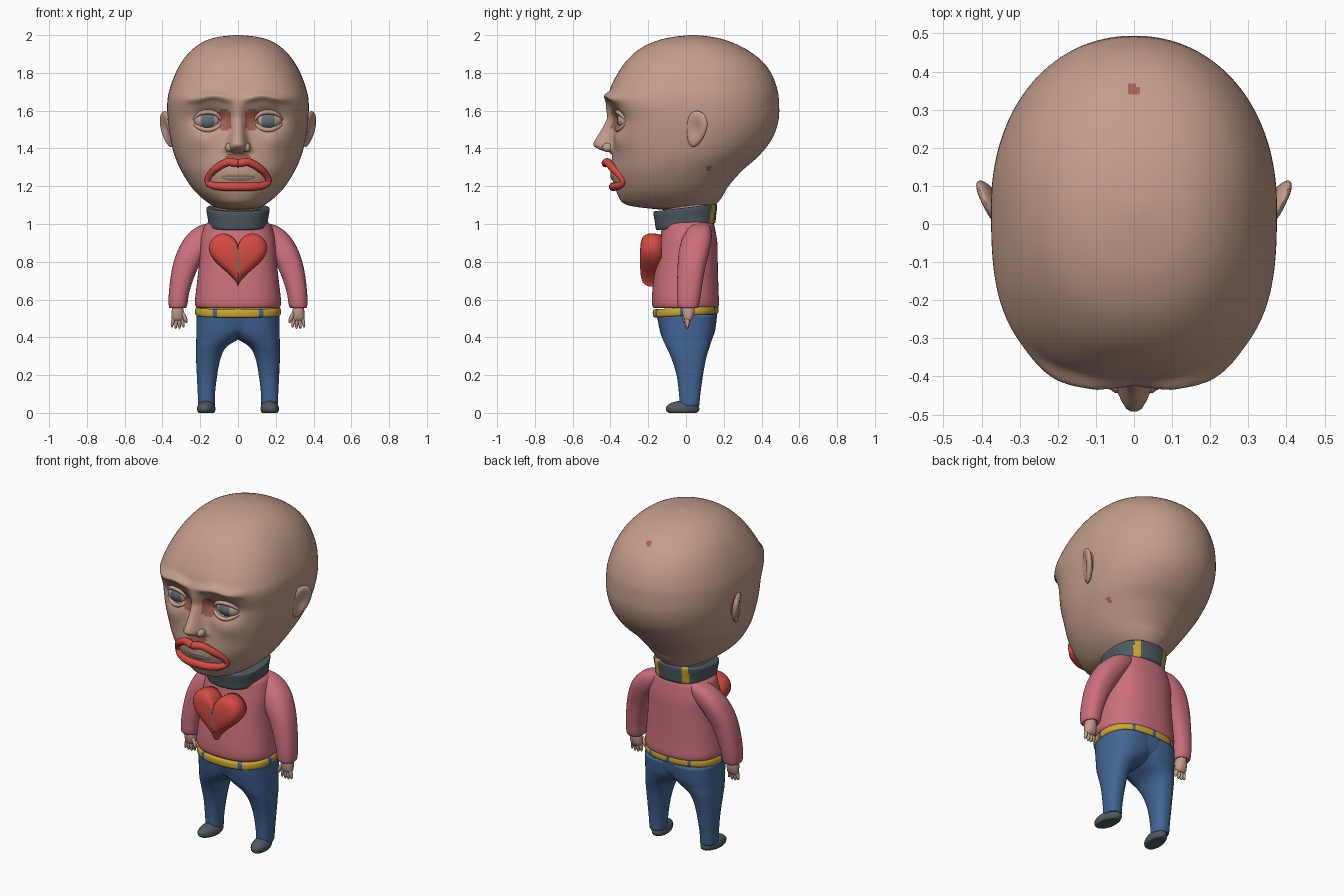
import bpy, bmesh, math
from mathutils import Vector, Matrix, Euler

if "Cube" in bpy.data.objects:
    bpy.data.objects.remove(bpy.data.objects["Cube"])

def mat(name, r, g, b):
    m = bpy.data.materials.new(name)
    m.diffuse_color = (r, g, b, 1)
    m.use_nodes = True
    m.node_tree.nodes["Principled BSDF"].inputs["Base Color"].default_value = m.diffuse_color
    return m

SKIN = mat("skin", .55, .34, .26)
BLOTCH = mat("blotch", .36, .12, .085)
RED = mat("red", .66, .07, .055)
PINK = mat("pink", .60, .16, .20)
BLUE = mat("denim blue", .055, .13, .30)
YELLOW = mat("yellow", .60, .38, .03)
GREY = mat("slate grey", .075, .105, .12)
IRIS = mat("iris blue grey", .11, .16, .20)
TEETH = mat("teeth tan", .42, .27, .20)
CRACK = mat("crack olive", .20, .17, .11)

def finish(name, bm, mats, rule=None):
    bmesh.ops.recalc_face_normals(bm, faces=bm.faces)
    for f in bm.faces:
        f.smooth = True
        if rule:
            f.material_index = int(rule(f.calc_center_median()))
    me = bpy.data.meshes.new(name)
    bm.to_mesh(me)
    bm.free()
    for m in mats:
        me.materials.append(m)
    ob = bpy.data.objects.new(name, me)
    bpy.context.collection.objects.link(ob)
    return ob

def spline(pts, sub, cyclic=False):
    """Catmull-Rom through tuples of any length."""
    n, out = len(pts), []
    get = lambda i: pts[i % n] if cyclic else pts[max(0, min(n - 1, i))]
    for i in range(n if cyclic else n - 1):
        p = [get(i + k) for k in (-1, 0, 1, 2)]
        for j in range(sub):
            t = j / sub
            out.append(tuple(.5 * (2 * b + (c - a) * t + (2 * a - 5 * b + 4 * c - d) * t * t
                                   + (3 * b - a - 3 * c + d) * t ** 3) for a, b, c, d in zip(*p)))
    return out if cyclic else out + [pts[-1]]

def skin_rings(bm, rings):
    vs = [[bm.verts.new(p) for p in r] for r in rings]
    n = len(vs[0])
    for a, b in zip(vs, vs[1:]):
        for i in range(n):
            bm.faces.new((a[i], a[(i + 1) % n], b[(i + 1) % n], b[i]))
    bm.faces.new(vs[0][::-1])
    bm.faces.new(vs[-1])

def loft(name, secs, mats, n=48, sub=4, side=1, tilt=0, warp=None, rule=None):
    """Horizontal sections (z, x0, x1, y0, y1, front exponent, back exponent)."""
    rings = []
    for z, x0, x1, y0, y1, ef, eb in spline([s if len(s) == 7 else s + (2.4, 2.4) for s in secs], sub):
        cx, cy, a, b, ring = (x0 + x1) / 2, (y0 + y1) / 2, (x1 - x0) / 2, (y1 - y0) / 2, []
        for i in range(n):
            t = 2 * math.pi * (i + .5) / n
            c, s = math.cos(t), math.sin(t)
            e = ef if s < 0 else eb
            r = ((abs(c) / a) ** e + (abs(s) / b) ** e) ** (-1 / e)
            p = Vector((side * (cx + r * c), cy + r * s, z + tilt * (cy + r * s)))
            ring.append(warp(p) if warp else p)
        rings.append(ring)
    bm = bmesh.new()
    skin_rings(bm, rings)
    return finish(name, bm, mats, rule)

def blob(name, centre, radii, mats, rot=(0, 0, 0), warp=None, rule=None, seg=32):
    bm = bmesh.new()
    bmesh.ops.create_uvsphere(bm, u_segments=seg, v_segments=seg // 2, radius=1)
    m = Matrix.Translation(centre) @ Euler(rot).to_matrix().to_4x4()
    for v in bm.verts:
        u = warp(v.co.copy()) if warp else v.co
        v.co = m @ Vector([u[k] * radii[k] for k in range(3)])
    return finish(name, bm, mats, rule)

def tube(name, pts, mats, sub=6, n=12, cyclic=False):
    """Round tube through (x, y, z, radius) points."""
    path, bm, rings = spline(pts, sub, cyclic), bmesh.new(), []
    if cyclic:
        path.append(path[0])
    for i, p in enumerate(path):
        nx = path[1] if cyclic and i == len(path) - 1 else path[min(i + 1, len(path) - 1)]
        pv = path[-2] if cyclic and i == 0 else path[max(i - 1, 0)]
        d = (Vector(nx[:3]) - Vector(pv[:3])).normalized()
        u = d.cross(Vector((0, 1, 0))).normalized()
        w = d.cross(u)
        rings.append([Vector(p[:3]) + p[3] * (u * math.cos(k * 2 * math.pi / n) + w * math.sin(k * 2 * math.pi / n))
                      for k in range(n)])
    skin_rings(bm, rings)
    return finish(name, bm, mats)

# head with sculpted brow, sockets, nose and muzzle
NOSE = [(1.36, 0, .06), (1.378, .01, .06), (1.392, .07, .058), (1.415, .108, .05), (1.44, .10, .045),
        (1.50, .062, .034), (1.56, .03, .032), (1.61, .022, .035), (1.66, .01, .05), (1.70, 0, .05)]
def bump(v, s):
    return math.exp(-(v / s) ** 2)
def face(p):
    if p.y > -.1:
        return p
    x, z, d = abs(p.x), p.z, 0
    for (z0, h0, w0), (z1, h1, w1) in zip(NOSE, NOSE[1:]):
        if z0 <= z < z1:
            t = (z - z0) / (z1 - z0)
            d += (h0 + (h1 - h0) * t) * math.exp(-(x / (w0 + (w1 - w0) * t)) ** 3)
    d += .03 * bump(z - 1.66 - .02 * bump(x - .13, .07), .022) * math.exp(-((x - .15) / .12) ** 4)
    d -= .05 * bump(x - .15, .09) * bump(z - 1.56, .055)
    d += .02 * bump(x, .15) * bump(z - 1.26, .09)
    d += .012 * bump(x - .19, .06) * bump(z - 1.44, .05)
    return Vector((p.x, p.y - d, z))
def blotch(c):
    x, ell = abs(c.x), lambda a, b, r, s: (a / r) ** 2 + (b / s) ** 2 < 1
    return (c.y < -.2 and (ell(x - .075, c.z - 1.55, .043, .06) or ell(x, c.z - 1.355, .065, .022))
            or x > .3 and ell(c.y - .07, c.z - 1.52, .035, .06)
            or c.z > 1.8 and ell(c.x + .005, c.y - .35, .016, .016)
            or c.x > .2 and ell(c.y - .12, c.z - 1.295, .013, .015)
            or c.z < 1.088 and c.y > -.2)
HEAD = [(1.075, -.12, .10, .08, 2), (1.09, -.26, .13, .12, 2), (1.11, -.33, .165, .155, 2.1),
        (1.15, -.355, .195, .205, 2.2), (1.20, -.365, .225, .25, 2.3), (1.28, -.38, .295, .30, 2.4),
        (1.36, -.385, .385, .335, 2.5), (1.45, -.385, .455, .358, 2.7), (1.55, -.39, .49, .372, 2.8),
        (1.65, -.41, .492, .374, 2.9), (1.72, -.40, .482, .36, 2.7), (1.80, -.36, .45, .33, 2.5),
        (1.87, -.31, .395, .29, 2.3), (1.93, -.24, .31, .235, 2.2), (1.97, -.155, .22, .172, 2.1),
        (1.99, -.07, .14, .105, 2), (2.0, .02, .06, .02, 2)]
loft("head", [(z, -w, w, a, b, e, 2.1) for z, a, b, w, e in HEAD], [SKIN, BLOTCH], 192, 9, warp=face, rule=blotch)

for s, lab in ((-1, "left"), (1, "right")):
    # eyes with coloured irises, lids
    cx = s * .16
    blob(lab + "_eyeball", (cx, -.315, 1.548), (.075, .05, .05), [SKIN, IRIS], seg=64,
         rule=lambda c: c.y < -.33 and abs(c.x - cx) < .033 and abs(c.z - 1.545) < .042)
    for nm, h in (("upper", .045), ("lower", -.05)):
        tube(f"{lab}_{nm}_eyelid", [(s * .08, -.345, 1.54, .006), (s * .115, -.362, 1.548 + h * .75, .011),
             (cx, -.362, 1.548 + h, .012), (s * .205, -.345, 1.548 + h * .75, .011), (s * .245, -.305, 1.54, .006)], [SKIN])
    # nostril wings
    blob(lab + "_nostril", (s * .043, -.412, 1.405), (.025, .032, .025), [SKIN], seg=20)
    # cupped ear, flaring outwards at the back
    def cup(u):
        dent = .9 * bump(math.hypot(u.y, u.z), .6) if u.x * s > 0 else 0
        return Vector((u.x - s * dent, u.y * (1 + .25 * u.z), u.z))
    blob(lab + "_ear", (s * .375, .052, 1.502), (.026, .06, .098), [SKIN], rot=(-.28, s * .12, -s * .45), warp=cup)

# mouth
HALF = [(.055, -.415, 1.327, .021), (.11, -.39, 1.298, .02), (.15, -.352, 1.258, .017),
        (.16, -.335, 1.222, .016), (.13, -.355, 1.203, .019), (.065, -.38, 1.197, .022)]
lip = [(0, -.425, 1.322, .022)] + HALF + [(0, -.385, 1.197, .023)] + [(-x, y, z, r) for x, y, z, r in HALF[::-1]]
tube("lips", lip, [RED], cyclic=True, n=16)
blob("teeth", (0, -.30, 1.256), (.15, .10, .062), [TEETH, CRACK], seg=64,
     rule=lambda c: abs(c.z - 1.258 + c.x * c.x) < .005 or (abs(c.z - 1.285) < .003 and abs(c.x) < .1))

# neck and turtleneck collar with two back stripes
loft("neck", [(.98, -.12, .12, -.12, .13), (1.06, -.12, .12, -.12, .13), (1.14, -.13, .13, -.13, .15)], [SKIN])
def stripe(c):
    return abs(math.degrees(math.atan2(abs(c.x), c.y)) - 33) < 7
loft("collar", [(.985, -.14, .14, -.14, .14), (.99, -.155, .155, -.158, .155), (1.03, -.16, .16, -.165, .16),
     (1.075, -.168, .168, -.172, .165), (1.087, -.162, .162, -.165, .158), (1.085, -.14, .14, -.14, .135)],
     [GREY, YELLOW], 128, tilt=.12, rule=stripe)

# sweater body
loft("sweater", [(.56, -.19, .19, -.15, .14), (.555, -.215, .215, -.17, .165), (.58, -.228, .228, -.18, .175),
     (.65, -.222, .222, -.178, .172), (.80, -.205, .205, -.16, .168), (.90, -.20, .20, -.142, .166),
     (.97, -.185, .185, -.13, .155), (1.0, -.17, .17, -.128, .148), (1.025, -.13, .13, -.12, .135)], [PINK], 64)

# heart badge, puffed up from one outline, with a jagged crack
outline = []
for i in range(64):
    t = 2 * math.pi * i / 64
    outline.append((.0097 * 16 * math.sin(t) ** 3, .014 + .0097 * (
        13 * math.cos(t) - 5 * math.cos(2 * t) - 2 * math.cos(3 * t) - math.cos(4 * t))))
bm = bmesh.new()
skin_rings(bm, [[Vector((x * k, y, .82 + z * k)) for x, z in outline] for k, y in
                ((.95, -.13), (1, -.165), (1, -.195), (.95, -.215), (.85, -.23), (.65, -.239), (.35, -.243), (.05, -.244))])
finish("heart", bm, [RED])
zig = [(-.035, .885), (.0, .868), (-.012, .835), (.012, .805), (-.006, .78), (.018, .735)]
bm = bmesh.new()
rows = [[bm.verts.new((x + d, -.247, z)) for d in (-.007, .007)] for x, z in zig]
for a, b in zip(rows, rows[1:]):
    bm.faces.new((a[0], a[1], b[1], b[0]))
finish("heart_crack", bm, [CRACK])

# belt with denim loops, hips
def loops(c):
    a = math.degrees(math.atan2(c.x, -c.y))
    return any(abs(abs(a) - k) < 3 for k in (38, 85, 140, 180))
loft("belt", [(.515, -.20, .20, -.14, .15), (.516, -.222, .222, -.17, .168), (.535, -.228, .228, -.176, .173),
     (.556, -.222, .222, -.172, .168), (.558, -.20, .20, -.15, .15)], [YELLOW, BLUE], 160, tilt=.06, rule=loops)
loft("hips", [(.405, -.14, .14, -.05, .08), (.42, -.19, .19, -.115, .125), (.46, -.215, .215, -.14, .155),
     (.53, -.22, .22, -.16, .165)], [BLUE])

for s, lab in ((-1, "left"), (1, "right")):
    # trouser leg and shoe
    loft(lab + "_leg", [(.038, .135, .20, -.02, .06), (.04, .123, .21, -.032, .07), (.10, .122, .213, -.037, .076),
         (.20, .11, .218, -.05, .09), (.29, .092, .222, -.078, .107), (.35, .06, .222, -.105, .125),
         (.395, -.01, .221, -.125, .14), (.44, -.06, .221, -.14, .155), (.52, -.08, .22, -.155, .165)],
         [BLUE], side=s)
    blob(lab + "_shoe", (s * .168, -.018, .022), (.048, .09, .042), [GREY], rot=(0, 0, s * .15),
         warp=lambda u: Vector((u.x, u.y, max(u.z, -.52))))
    # sleeve with rounded cuff
    loft(lab + "_sleeve", [(.565, .295, .345, -.02, .05), (.555, .278, .36, -.035, .06), (.575, .268, .367, -.045, .07),
         (.65, .255, .365, -.048, .082), (.76, .215, .35, -.045, .10), (.84, .17, .327, -.04, .12),
         (.91, .12, .293, -.025, .135), (.96, .09, .25, 0, .135), (.99, .08, .205, .02, .125),
         (1.005, .08, .15, .04, .11)], [PINK], side=s)
    # hand
    loft(lab + "_palm", [(.485, .295, .345, 0, .025), (.50, .285, .352, -.012, .035), (.535, .287, .352, -.02, .045),
         (.58, .295, .342, -.02, .045)], [SKIN], side=s, n=24)
    for i in range(4):
        blob(f"{lab}_finger_{i}", (s * (.294 + .017 * i), .006, .484 - .006 * (i in (1, 2))),
             (.0095, .013, .034), [SKIN], rot=(0, -s * (i - 1.5) * .12, 0), seg=12)
    blob(lab + "_thumb", (s * .282, -.008, .505), (.011, .013, .032), [SKIN], rot=(0, s * .35, 0), seg=12)
